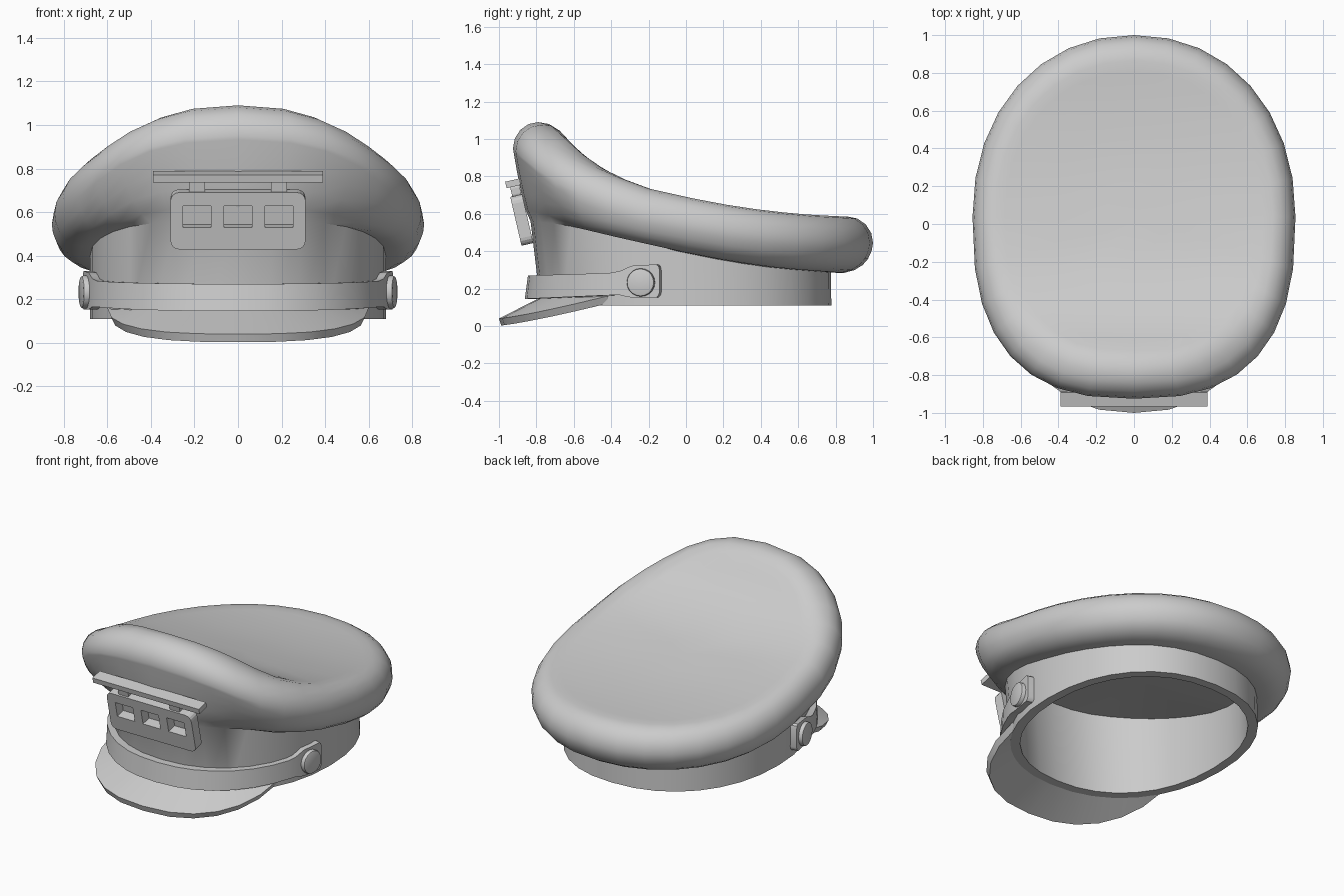
import bpy, bmesh
from math import sin, cos, pi, radians, sqrt
from mathutils import Matrix

cube = bpy.data.objects.get("Cube")
if cube:
    bpy.data.objects.remove(cube, do_unlink=True)

grey = bpy.data.materials.new("plain grey")
grey.use_nodes = True
grey.diffuse_color = (0.6, 0.6, 0.6, 1)
grey.node_tree.nodes["Principled BSDF"].inputs["Base Color"].default_value = (0.6, 0.6, 0.6, 1)

SEG = 32
WALL = 2.2  # squareness of the wall and strap


def curve_table(table, v):
    """Smooth curve through the (position, value) pairs of a table."""
    if v <= table[0][0]:
        return table[0][1]
    if v >= table[-1][0]:
        return table[-1][1]
    slope = lambda p, q: (q[1] - p[1]) / (q[0] - p[0])
    last = len(table) - 1
    i = max(k for k in range(last) if table[k][0] <= v)
    (a, za), (b, zb) = table[i], table[i + 1]
    ma = slope(table[max(0, i - 1)], table[i + 1])
    mb = slope(table[i], table[min(last, i + 2)])
    w, u = b - a, (v - a) / (b - a)
    return (za * (1 + 2 * u) * (1 - u) ** 2 + ma * w * u * (1 - u) ** 2
            + zb * u * u * (3 - 2 * u) + mb * w * u * u * (u - 1))


def oval(t, a, yc, b, front=WALL, back=WALL):
    """Point on an oval whose front and back halves have their own squareness."""
    c, s = cos(t), sin(t)
    p = 2 / (front if s < 0 else back)
    sign = lambda v: 1 if v >= 0 else -1
    return a * sign(c) * abs(c) ** p, yc + b * sign(s) * abs(s) ** p


def finish(name, bm, angle=35):
    """Make the object; an angle of 0 leaves its faces flat."""
    bmesh.ops.recalc_face_normals(bm, faces=bm.faces)
    mesh = bpy.data.meshes.new(name)
    bm.to_mesh(mesh)
    bm.free()
    mesh.materials.append(grey)
    ob = bpy.data.objects.new(name, mesh)
    bpy.context.collection.objects.link(ob)
    if angle:
        bpy.ops.object.select_all(action='DESELECT')
        ob.select_set(True)
        bpy.context.view_layer.objects.active = ob
        bpy.ops.object.shade_smooth_by_angle(angle=radians(angle))
    return ob


def loft(name, rings, poles=None, angle=35):
    """Skin closed rings; poles close both ends to a point, else end faces."""
    bm = bmesh.new()
    vs = [[bm.verts.new(p) for p in r] for r in rings]
    n = len(rings[0])
    for r0, r1 in zip(vs, vs[1:]):
        for i in range(n):
            j = (i + 1) % n
            bm.faces.new((r0[i], r0[j], r1[j], r1[i]))
    for k, ring in enumerate((vs[0], vs[-1])):
        if poles:
            pole = bm.verts.new(poles[k])
            for i in range(n):
                bm.faces.new((ring[i], ring[(i + 1) % n], pole))
        else:
            bm.faces.new(ring)
    return finish(name, bm, angle)


def box(name, size, loc, tilt=0, corner=0.0):
    """Tilted box, with its corners rounded as seen from the front."""
    bm = bmesh.new()
    bmesh.ops.create_cube(bm, size=1)
    bmesh.ops.scale(bm, vec=size, verts=bm.verts)
    if corner:
        edges = [e for e in bm.edges if abs(e.verts[0].co.y - e.verts[1].co.y) > 1e-4]
        bmesh.ops.bevel(bm, geom=edges, offset=corner, segments=4, profile=0.5, affect='EDGES')
    bmesh.ops.transform(bm, verts=bm.verts,
                        matrix=Matrix.Translation(loc) @ Matrix.Rotation(tilt, 4, 'X'))
    return finish(name, bm, 0)


# Crown and wall: one skin from the inner ceiling, round the rim, over the top
RIDGE = [(-.8, 1.1), (-.7, 1.07), (-.6, .965), (-.5, .88), (-.4, .82), (-.2, .737),
         (0, .69), (.3, .635), (.6, .6), (.85, .585)]
FRONT = [(0, 1.105), (.18, 1.085), (.33, 1.045), (.46, .985), (.57, .91), (.68, .82), (.8, .7)]
SEAM = [(-.83, .56), (-.65, .54), (-.3, .465), (0, .39), (.4, .32), (.78, .285)]


def crown_xy(t, s):
    return oval(t, .855 * s, .0375, .9625 * s, 2.6, 2.12)


def top_z(x, y):
    z = curve_table(RIDGE, y)
    if y >= 0:
        return z
    arch = curve_table(FRONT, abs(x))
    return (z + arch - sqrt((z - arch) ** 2 + .0004 * min(1, -y / .3))) / 2


def seam_point(t):
    x, y = oval(t, .68, -.028, .803)
    return x, y, curve_table(SEAM, y)


def bulge(t, u, v):
    x0, y0, z0 = seam_point(t)
    x1, y1 = crown_xy(t, 1)
    z1 = top_z(*crown_xy(t, .86)) - .14
    k = min(1, max(0, (-.5 - y1) / .38))
    k = k * k * (3 - 2 * k)
    v = v + (u ** 1.5 - v) * k
    return x0 + (x1 - x0) * u, y0 + (y1 - y0) * u, z0 + (z1 - z0) * v


def shoulder(t, phi):
    x, y = crown_xy(t, 1 - .14 * (1 - cos(phi)))
    return x, y, top_z(*crown_xy(t, .86)) - .14 * (1 - sin(phi))


def dished(t, s):
    x, y = crown_xy(t, s)
    return x, y, top_z(x, y) - .01 * min(1, (.86 - s) / .5)


def ceiling(t):
    x, y, z = seam_point(t)
    return x * .92, y * .92, z + .11


turn = [2 * pi * i / SEG for i in range(SEG)]
rings = [[ceiling(t) for t in turn],
         [(*oval(t, .622, 0, .718), .11) for t in turn],
         [(*oval(t, .68, 0, .777), .11) for t in turn],
         [seam_point(t) for t in turn]]
for u, v in ((.3, -.01), (.55, .08), (.75, .25), (.88, .46), (.97, .74), (1, 1)):
    rings.append([bulge(t, u, v) for t in turn])
for deg in (22, 45, 68, 90):
    rings.append([shoulder(t, radians(deg)) for t in turn])
for s in (.8, .74, .68, .6, .5, .35, .18):
    rings.append([dished(t, s) for t in turn])
loft("cap_crown", rings, [(0, 0, .52), (0, .0375, .673)], 45)

# Peak: sloping crescent from the front of the wall
sections = []
STEPS = 12
for i in range(STEPS + 1):
    ox, oy = oval(pi + pi * i / STEPS, .6, -.42, .58, 2.3)
    ix, iy = oval(pi + .53 + (pi - 1.06) * i / STEPS, .665, 0, .76)
    oz = .04 + .12 * (max(0, oy + 1) / .58) ** 1.2
    sections.append([(ix, iy, .162), (ox, oy, oz), (ox * .97, oy + .012, oz - .037),
                     (ix * .98, iy + .012, .125)])
loft("peak", sections)

# Strap: runs round the front and widens into a rounded tab on each side
LOW = [(-.85, .145), (-.4, .165), (-.35, .165), (-.3, .153), (-.16, .152), (-.147, .163), (-.142, .18)]
HIGH = [(-.85, .27), (-.4, .285), (-.35, .295), (-.29, .322), (-.16, .33), (-.147, .32), (-.142, .3)]
half = [-.142, -.147, -.16, -.29, -.32, -.35, -.4, -.5, -.6, -.69, -.76, -.81, -.835]
sections = []
for side, ys in ((1, half), (0, [-.845]), (-1, half[::-1])):
    for y in ys:
        c = side * max(0, 1 - (-y / .845) ** WALL) ** (1 / WALL)
        lo, hi = curve_table(LOW, y), curve_table(HIGH, y)
        lean = 1 + .02 * (y / .845) ** 2
        sections.append([(.718 * c * lean, y * lean, lo), (.718 * c, y, hi),
                         (.66 * c, y * .9, hi), (.66 * c, y * .9, lo)])
loft("strap", sections)

# Strap buttons
for side, label in ((1, "left"), (-1, "right")):
    bm = bmesh.new()
    bmesh.ops.create_cone(bm, cap_ends=True, segments=20, radius1=.075, radius2=.075, depth=.05)
    rim = [e for e in bm.edges if all(v.co.z > 0 for v in e.verts)]
    bmesh.ops.bevel(bm, geom=rim, offset=.01, segments=2, profile=.5, affect='EDGES')
    place = (Matrix.Translation((side * .697, -.24, .233))
             @ Matrix.Rotation(-side * radians(10), 4, 'Z')
             @ Matrix.Rotation(side * pi / 2, 4, 'Y'))
    bmesh.ops.transform(bm, verts=bm.verts, matrix=place)
    finish(label + "_button", bm)

# Badge: leaning plate with three square recesses
TILT = radians(13)
plate = box("badge_plate", (.62, .065, .268), (0, -.878, .567), TILT, .04)
cutters = []
for x in (-.188, 0, .188):
    cutter = box("recess_cutter", (.128, .12, .102), (x, -.91, .58), TILT)
    cutter.hide_render = True
    cutters.append(cutter)
    mod = plate.modifiers.new("recess", 'BOOLEAN')
    mod.operation = 'DIFFERENCE'
    mod.object = cutter
bpy.context.view_layer.update()
cut = bpy.data.meshes.new_from_object(plate.evaluated_get(bpy.context.evaluated_depsgraph_get()))
plate.modifiers.clear()
plate.data = cut
for cutter in cutters:
    bpy.data.objects.remove(cutter, do_unlink=True)

# Bar above the badge with its two hinges
box("badge_bar", (.78, .078, .035), (0, -.925, .763), TILT)
for x, label in ((.188, "left"), (-.188, "right")):
    box(label + "_hinge", (.075, .05, .06), (x, -.91, .722), TILT, .015)
